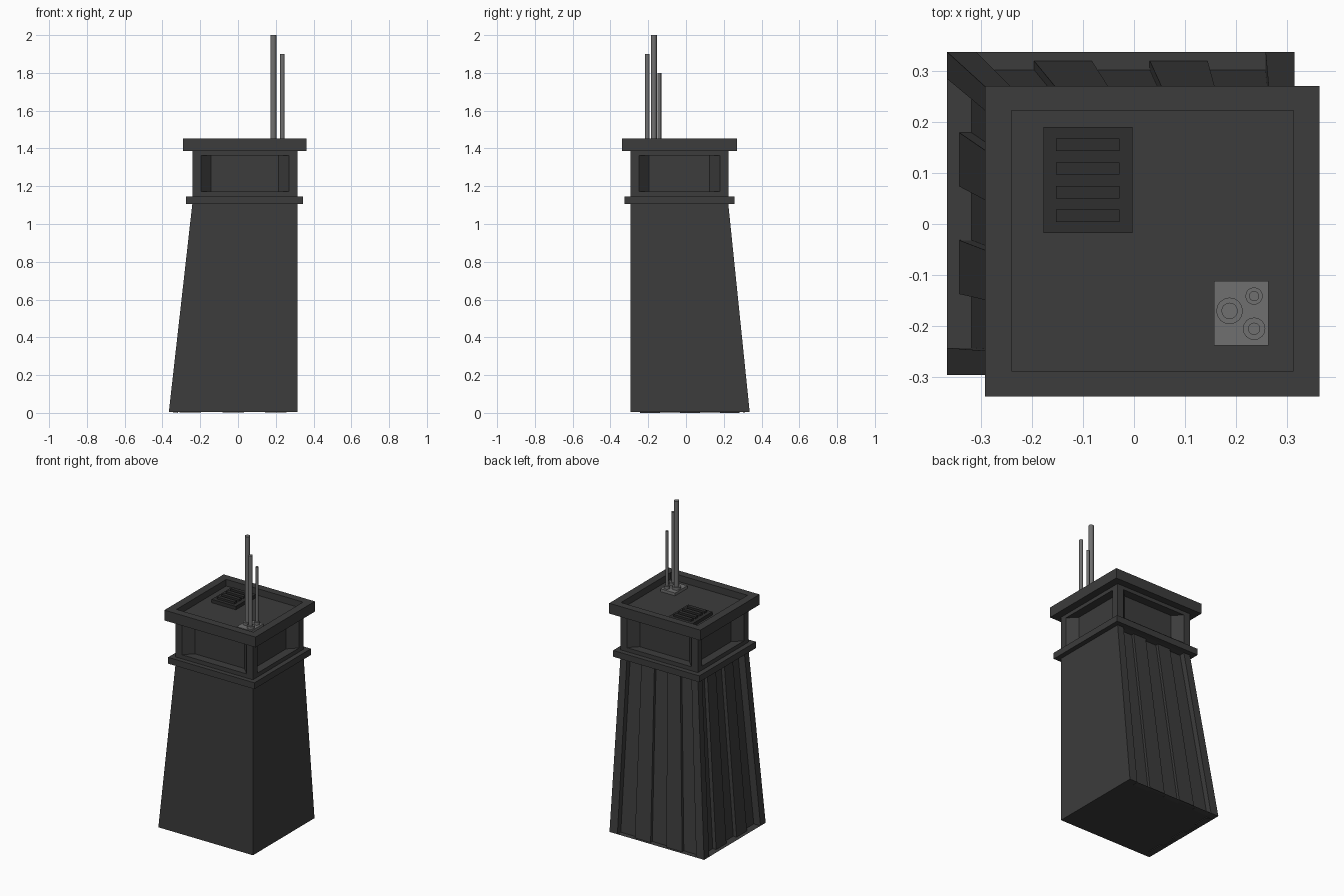
import bpy, bmesh, math
from mathutils import Vector

if "Cube" in bpy.data.objects:
    bpy.data.objects.remove(bpy.data.objects["Cube"])


def material(name, v):
    m = bpy.data.materials.new(name)
    m.diffuse_color = (v, v, v, 1)
    m.use_nodes = True
    m.node_tree.nodes["Principled BSDF"].inputs["Base Color"].default_value = m.diffuse_color
    return m


DARK = material("dark_grey", 0.045)
VENT = material("vent_grey", 0.028)
METAL = material("metal_grey", 0.16)


def finish(name, bm, mat):
    bmesh.ops.remove_doubles(bm, verts=bm.verts, dist=1e-5)
    bmesh.ops.recalc_face_normals(bm, faces=bm.faces)
    me = bpy.data.meshes.new(name)
    bm.to_mesh(me)
    bm.free()
    me.materials.append(mat)
    ob = bpy.data.objects.new(name, me)
    bpy.context.collection.objects.link(ob)
    return ob


def face(bm, pts):
    return bm.faces.new([bm.verts.new(p) for p in pts])


def rect(x0, x1, y0, y1, z):
    return [Vector(p) for p in ((x0, y0, z), (x1, y0, z), (x1, y1, z), (x0, y1, z))]


def bridge(bm, rings):
    for a, b in zip(rings, rings[1:]):
        for i in range(4):
            j = (i + 1) % 4
            face(bm, (a[i], a[j], b[j], b[i]))


def loft(name, rings, mat):
    bm = bmesh.new()
    bridge(bm, rings)
    face(bm, rings[0])
    face(bm, rings[-1])
    return finish(name, bm, mat)


def box(name, x0, x1, y0, y1, z0, z1, mat):
    return loft(name, [rect(x0, x1, y0, y1, z0), rect(x0, x1, y0, y1, z1)], mat)


# tapered body: plain front and right, ribbed recesses on back and left
def ribbed_side(bm, a, b, c, d, depth):
    n = (b - a).cross(d - a).normalized()
    cuts = [0] + [(2 * k + 1) / 12 for k in range(6)] + [1]
    deps = [0, depth, depth / 2, depth, depth / 2, depth, 0]

    def pt(u, v, s):
        return a.lerp(b, u).lerp(d.lerp(c, u), v) - n * s

    for i, s in enumerate(deps):
        u, w = cuts[i], cuts[i + 1]
        face(bm, (pt(u, 0, s), pt(w, 0, s), pt(w, 1, s), pt(u, 1, s)))
        if s:
            for v in (0, 1):
                face(bm, (pt(u, v, 0), pt(w, v, 0), pt(w, v, s), pt(u, v, s)))
        if i < 6:
            t = deps[i + 1]
            face(bm, (pt(w, 0, s), pt(w, 0, t), pt(w, 1, t), pt(w, 1, s)))


bm = bmesh.new()
lo = rect(-0.366, 0.314, -0.295, 0.337, 0.006)
hi = rect(-0.242, 0.314, -0.295, 0.224, 1.105)
face(bm, lo[::-1])
face(bm, hi)
for i, depth in enumerate((0, 0, 0.035, 0.048)):
    j = (i + 1) % 4
    quad = (lo[i], lo[j], hi[j], hi[i])
    if depth:
        ribbed_side(bm, *quad, depth)
    else:
        face(bm, quad)
finish("tapered_body", bm, DARK)

# band between body and upper housing
box("lower_band", -0.275, 0.345, -0.325, 0.256, 1.105, 1.146, DARK)

# upper housing with a splayed window recess on each side
bm = bmesh.new()
lo = rect(-0.242, 0.314, -0.295, 0.224, 1.146)
hi = rect(-0.242, 0.314, -0.295, 0.224, 1.386)
face(bm, lo[::-1])
face(bm, hi)
for i in range(4):
    j = (i + 1) % 4
    a, b = lo[i], lo[j]
    t = (b - a).normalized()
    n = t.cross(Vector((0, 0, 1)))

    def window(margin, z0, z1, depth):
        p, q = a + t * margin - n * depth, b - t * margin - n * depth
        return [Vector((v.x, v.y, z)) for v, z in ((p, z0), (q, z0), (q, z1), (p, z1))]

    rings = [window(0, 1.146, 1.386, 0), window(0.045, 1.172, 1.362, 0),
             window(0.1, 1.172, 1.362, 0.055)]
    bridge(bm, rings)
    face(bm, rings[-1])
finish("window_housing", bm, DARK)

# roof tray with raised rim
FLOOR = 1.41
outer = (-0.292, 0.363, -0.338, 0.27)
inner = (-0.24, 0.312, -0.288, 0.222)
loft("roof_tray", [rect(*outer, 1.386), rect(*outer, 1.453),
                   rect(*inner, 1.453), rect(*inner, FLOOR)], DARK)

# roof vent with slats
box("roof_vent", -0.177, -0.003, -0.018, 0.19, FLOOR, 1.432, VENT)
for k in range(4):
    y = 0.016 + 0.0463 * k
    box(f"vent_slat_{k + 1}", -0.153, -0.028, y - 0.012, y + 0.012, 1.432, 1.445, VENT)

# antenna base, collars and rods
box("antenna_base", 0.157, 0.263, -0.238, -0.112, FLOOR, 1.428, METAL)
for k, (x, y, r, collar, top) in enumerate(((0.187, -0.17, 0.016, 0.026, 2.0),
                                            (0.235, -0.205, 0.012, 0.022, 1.9),
                                            (0.235, -0.141, 0.01, 0.017, 1.8))):
    for part, rad, z0, z1 in (("collar", collar, 1.428, 1.445), ("rod", r, 1.428, top)):
        bpy.ops.mesh.primitive_cylinder_add(vertices=16, radius=rad, depth=z1 - z0,
                                            location=(x, y, (z0 + z1) / 2))
        ob = bpy.context.object
        ob.name = f"antenna_{part}_{k + 1}"
        ob.data.materials.append(METAL)
        bpy.ops.object.shade_smooth_by_angle(angle=math.radians(40))
